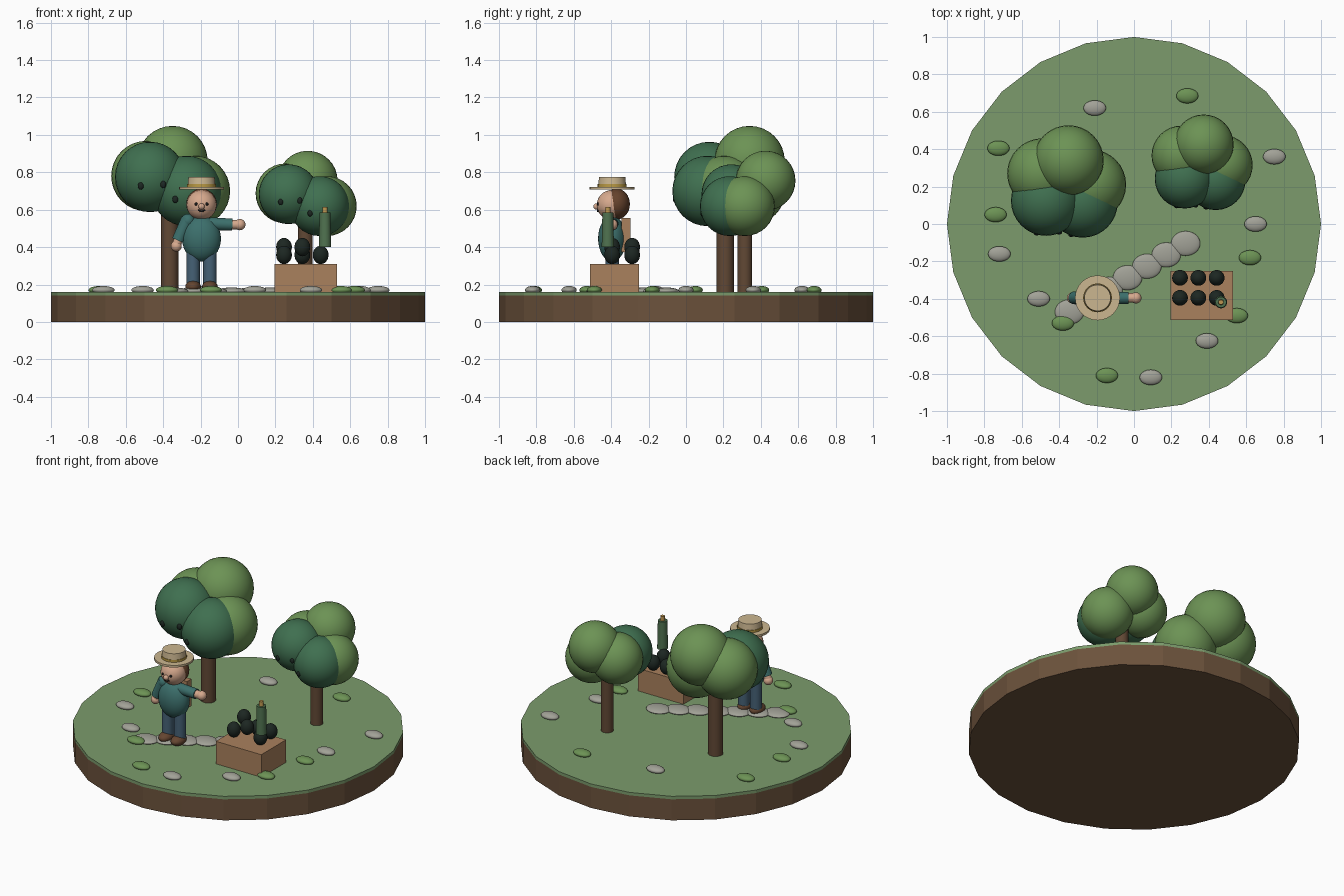
import bpy, math
from mathutils import Vector

if "Cube" in bpy.data.objects:
    bpy.data.objects.remove(bpy.data.objects["Cube"])


def mat(name, r, g, b):
    m = bpy.data.materials.new(name)
    m.diffuse_color = (r, g, b, 1)
    m.use_nodes = True
    m.node_tree.nodes["Principled BSDF"].inputs["Base Color"].default_value = m.diffuse_color
    return m


GRASS = mat("grass", .20, .33, .15)
SOIL = mat("soil", .15, .085, .045)
BARK = mat("bark", .12, .065, .035)
LEAF_L = mat("leaf_light", .15, .29, .09)
LEAF_D = mat("leaf_dark", .05, .16, .08)
FRUIT = mat("fruit", .012, .02, .016)
STONE = mat("stone", .36, .36, .31)
SKIN = mat("skin", .68, .40, .27)
HAIR = mat("hair", .13, .055, .025)
SHIRT = mat("shirt", .045, .16, .15)
JEANS = mat("jeans", .06, .12, .18)
BOOT = mat("boot", .13, .06, .03)
STRAW = mat("straw", .60, .47, .28)
BAND = mat("hat_band", .50, .33, .06)
WOOD = mat("wood", .40, .22, .11)
GLASS = mat("glass", .08, .17, .08)
CORK = mat("cork", .50, .30, .08)
INK = mat("ink", .01, .01, .01)


def finish(name, m, smooth=True):
    o = bpy.context.object
    o.name = name
    o.data.materials.append(m)
    if smooth:
        bpy.ops.object.shade_smooth_by_angle(angle=math.radians(35))
    return o


def ball(name, loc, size, m, seg=32, rings=16):
    bpy.ops.mesh.primitive_uv_sphere_add(segments=seg, ring_count=rings, location=loc)
    bpy.context.object.scale = size if isinstance(size, tuple) else (size,) * 3
    return finish(name, m)


def rod(name, a, b, r1, r2, m, sides=24, smooth=True):
    a, b = Vector(a), Vector(b)
    d = b - a
    bpy.ops.mesh.primitive_cone_add(vertices=sides, radius1=r1, radius2=r2,
                                    depth=d.length, location=(a + b) / 2)
    bpy.context.object.rotation_euler = d.to_track_quat('Z', 'Y').to_euler()
    return finish(name, m, smooth)


def upright(name, x, y, z0, z1, r1, r2, m, sides=24, smooth=True):
    bpy.ops.mesh.primitive_cone_add(vertices=sides, radius1=r1, radius2=r2,
                                    depth=z1 - z0, location=(x, y, (z0 + z1) / 2))
    return finish(name, m, smooth)


def box(name, x0, x1, y0, y1, z0, z1, m):
    bpy.ops.mesh.primitive_cube_add(size=1, location=((x0 + x1) / 2, (y0 + y1) / 2, (z0 + z1) / 2))
    bpy.context.object.scale = (x1 - x0, y1 - y0, z1 - z0)
    return finish(name, m, False)


# round island base
upright("soil_base", 0, 0, 0, .14, 1, 1, SOIL, 24, False)
upright("grass_top", 0, 0, .14, .16, 1, 1, GRASS, 24, False)


# trees: trunk, five leaf clumps, small fruits on the front clumps
def tree(x, y, s):
    def P(dx, dy, dz):
        return (x + dx * s, y + dy * s, .16 + dz * s)
    upright("tree_trunk", x, y, .16, .16 + .56 * s, .046 * s, .046 * s, BARK)
    clumps = [((.015, .13, .70), LEAF_L), ((.135, 0, .54), LEAF_L), ((-.125, .06, .62), LEAF_L),
              ((-.105, -.085, .615), LEAF_D), ((.09, -.095, .54), LEAF_D)]
    for off, m in clumps:
        ball("leaf_clump", P(*off), .188 * s, m)
    for i, dx, dz in ((3, -.05, -.048), (3, .07, -.04), (4, -.06, -.045)):
        c = clumps[i][0]
        dy = -math.sqrt(.188 ** 2 - dx * dx - dz * dz)
        ball("tree_fruit", P(c[0] + dx, c[1] + dy, c[2] + dz), (.016 * s, .012 * s, .02 * s), FRUIT, 16, 8)


tree(-.365, .21, 1)
tree(.36, .315, .85)

# stepping-stone path
for i in range(7):
    ball("path_stone", (-.345 + i * .1035, -.47 + i * .061, .165), (.078, .066, .019), STONE)

# scattered rocks and grass tufts
for x, y in ((-.21, .62), (.75, .36), (.65, 0), (-.72, -.16), (-.51, -.4), (.39, -.625), (.09, -.82)):
    ball("rock", (x, y, .17), (.06, .041, .022), STONE)
for x, y in ((.285, .685), (-.725, .405), (-.74, .05), (.62, -.18), (.55, -.49), (-.38, -.53), (-.145, -.81)):
    ball("grass_tuft", (x, y, .17), (.059, .04, .022), LEAF_L)

# farmer: legs, boots, eyes mirrored about the body axis
FX, FY = -.195, -.395
for s in (-1, 1):
    upright("leg", FX + s * .045, FY, .19, .37, .036, .036, JEANS)
    ball("boot", (FX + s * .045, FY - .015, .188), (.042, .06, .032), BOOT)
    ball("eye", (FX + s * .028, FY - .072, .63), .009, INK, 12, 8)
ball("torso", (FX, FY, .445), (.104, .075, .122), SHIRT)
box("backpack", FX - .06, FX + .06, -.345, -.297, .375, .555, WOOD)

# head and face
ball("head", (FX, FY - .002, .625), .08, SKIN)
ball("hair", (FX, FY + .025, .63), (.082, .07, .082), HAIR)
ball("nose", (FX, FY - .083, .617), .017, SKIN, 16, 8)
for i in range(5):
    t = (i - 2) / 2
    ball("mouth", (FX + t * .015, FY - .076, .592 + .005 * t * t), .005, INK, 8, 6)

# straw hat
upright("hat_brim", FX, FY, .708, .722, .12, .12, STRAW, 32)
upright("hat_crown", FX, FY, .722, .776, .075, .07, STRAW, 32)
upright("hat_band", FX, FY, .722, .737, .077, .077, BAND, 32)

# arms: one hanging, one pointing at the crate
rod("arm_down", (-.268, FY, .55), (-.32, FY, .435), .036, .034, SHIRT)
ball("shoulder", (-.268, FY, .54), .038, SHIRT)
rod("wrist_down", (-.318, FY, .44), (-.33, FY, .41), .024, .024, SKIN)
ball("hand_down", (-.33, FY, .405), .029, SKIN)
rod("arm_out", (-.15, FY, .525), (-.03, FY, .52), .034, .032, SHIRT)
rod("wrist_out", (-.035, FY, .52), (.01, FY, .52), .025, .025, SKIN)
ball("hand_out", (.01, FY, .52), .03, SKIN)

# crate of fruit
box("crate", .195, .53, -.512, -.252, .16, .31, WOOD)
for i, x in enumerate((.246, .344, .442)):
    for j, y in enumerate((-.395, -.288)):
        high = (i, j) in ((0, 1), (1, 0))
        ball("crate_fruit", (x, y, .40 if high else .358), (.042, .042, .049), FRUIT)

# oil bottle
upright("bottle", .465, -.418, .40, .585, .033, .029, GLASS)
upright("bottle_cork", .465, -.418, .58, .615, .015, .013, CORK)
